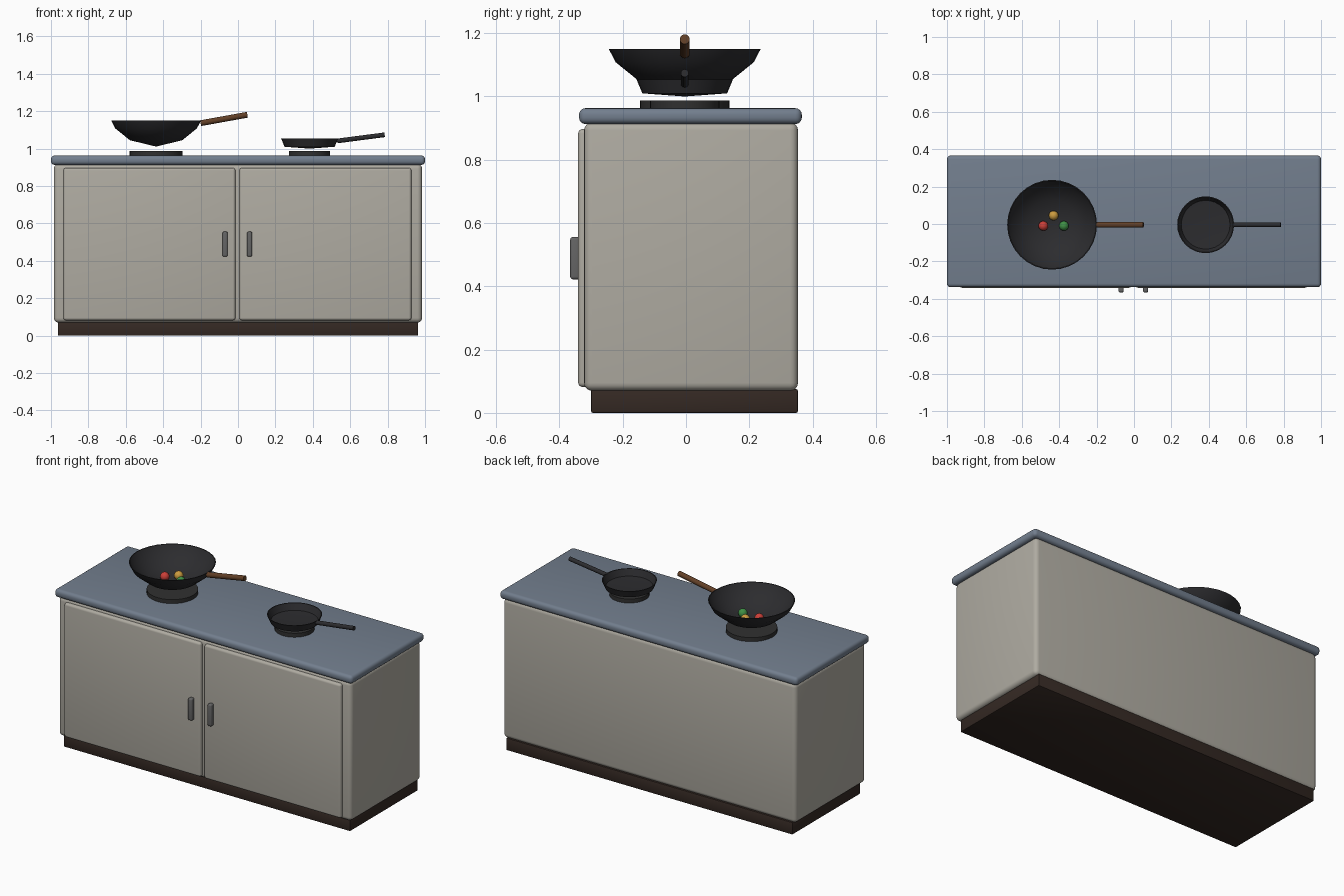
import bpy, bmesh, math
from mathutils import Vector

if "Cube" in bpy.data.objects:
    bpy.data.objects.remove(bpy.data.objects["Cube"])


def material(name, rgb):
    m = bpy.data.materials.new(name)
    m.diffuse_color = (*rgb, 1)
    m.use_nodes = True
    m.node_tree.nodes["Principled BSDF"].inputs["Base Color"].default_value = m.diffuse_color
    return m


CREAM = material("cream_paint", (0.43, 0.41, 0.36))
SLATE = material("slate", (0.17, 0.21, 0.27))
DARK = material("dark_base", (0.035, 0.022, 0.017))
METAL = material("grey_metal", (0.13, 0.13, 0.13))
IRON = material("black_iron", (0.025, 0.025, 0.028))
BURNER = material("burner_black", (0.03, 0.03, 0.03))
WOOD = material("wood", (0.12, 0.05, 0.02))
RED = material("red", (0.6, 0.05, 0.04))
YELLOW = material("yellow", (0.6, 0.33, 0.05))
GREEN = material("green", (0.05, 0.28, 0.06))


def finish(bm, name, mat, angle=35):
    bmesh.ops.recalc_face_normals(bm, faces=bm.faces)
    me = bpy.data.meshes.new(name)
    bm.to_mesh(me)
    bm.free()
    me.materials.append(mat)
    ob = bpy.data.objects.new(name, me)
    bpy.context.collection.objects.link(ob)
    bpy.ops.object.select_all(action='DESELECT')
    bpy.context.view_layer.objects.active = ob
    ob.select_set(True)
    bpy.ops.object.shade_smooth_by_angle(angle=math.radians(angle))
    return ob


def box(name, lo, hi, bevel, mat, segments=4):
    """Rounded box between two opposite corners."""
    bm = bmesh.new()
    bmesh.ops.create_cube(bm, size=1)
    for v in bm.verts:
        v.co = [(a + b) / 2 + c * (b - a) for a, b, c in zip(lo, hi, v.co)]
    bmesh.ops.bevel(bm, geom=bm.edges[:], offset=bevel, segments=segments,
                    profile=0.5, affect='EDGES')
    return finish(bm, name, mat)


def rod(name, a, b, radius, mat, sides=16):
    """Cylinder between two points."""
    a, b = Vector(a), Vector(b)
    bm = bmesh.new()
    bmesh.ops.create_cone(bm, cap_ends=True, segments=sides, radius1=radius,
                          radius2=radius, depth=(b - a).length)
    turn = (b - a).to_track_quat('Z', 'Y')
    for v in bm.verts:
        v.co = turn @ v.co + (a + b) / 2
    return finish(bm, name, mat)


def lathe(name, x, y, profile, mat, sides=32):
    """Profile of (radius, z) points turned about a vertical axis."""
    bm = bmesh.new()
    pts = [bm.verts.new((x + r, y, z)) for r, z in profile]
    edges = [bm.edges.new(p) for p in zip(pts, pts[1:])]
    bmesh.ops.spin(bm, geom=pts + edges, cent=(x, y, 0), axis=(0, 0, 1),
                   angle=2 * math.pi, steps=sides)
    bmesh.ops.remove_doubles(bm, verts=bm.verts[:], dist=1e-4)
    return finish(bm, name, mat)


def ball(name, x, y, z, r, mat):
    bm = bmesh.new()
    bmesh.ops.create_uvsphere(bm, u_segments=16, v_segments=10, radius=r)
    bmesh.ops.translate(bm, verts=bm.verts[:], vec=(x, y, z))
    return finish(bm, name, mat)


# Cabinet
box("plinth", (-0.963, -0.30, 0), (0.963, 0.354, 0.075), 0.006, DARK, 2)
box("cabinet_body", (-0.984, -0.322, 0.07), (0.984, 0.354, 0.918), 0.025, CREAM)
box("countertop", (-1, -0.338, 0.913), (1, 0.366, 0.963), 0.02, SLATE)

# Doors and pulls
for side, x0, x1, hx in (("left", -0.933, -0.014, -0.069),
                         ("right", 0.008, 0.927, 0.062)):
    box(side + "_door", (x0, -0.341, 0.082), (x1, -0.30, 0.897), 0.014, CREAM)
    box(side + "_pull", (hx - 0.014, -0.366, 0.422), (hx + 0.014, -0.335, 0.556),
        0.009, METAL)

# Burners
WX, PX, Y = -0.438, 0.383, -0.004
rod("large_burner", (WX, Y, 0.955), (WX, Y, 0.987), 0.142, BURNER, 32)
rod("small_burner", (PX, Y, 0.955), (PX, Y, 0.987), 0.11, BURNER, 32)

# Wok and its wooden handle
lathe("wok", WX, Y, [(0, 1.011), (0.14, 1.045), (0.218, 1.108), (0.24, 1.15),
                     (0.235, 1.15), (0.213, 1.111), (0.137, 1.05), (0, 1.016)], IRON)
rod("wok_handle", (-0.2, Y, 1.136), (0.05, Y, 1.181), 0.0155, WOOD)

# Frying pan and its handle
lathe("frying_pan", PX, Y, [(0, 1.0), (0.134, 1.01), (0.152, 1.053),
                            (0.147, 1.053), (0.13, 1.015), (0, 1.005)], IRON)
rod("frying_pan_handle", (0.53, Y, 1.041), (0.784, Y, 1.074), 0.0125, IRON)

# Vegetables in the wok
ball("red_vegetable", -0.485, -0.01, 1.052, 0.026, RED)
ball("yellow_vegetable", -0.43, 0.045, 1.052, 0.026, YELLOW)
ball("green_vegetable", -0.375, -0.01, 1.052, 0.026, GREEN)
